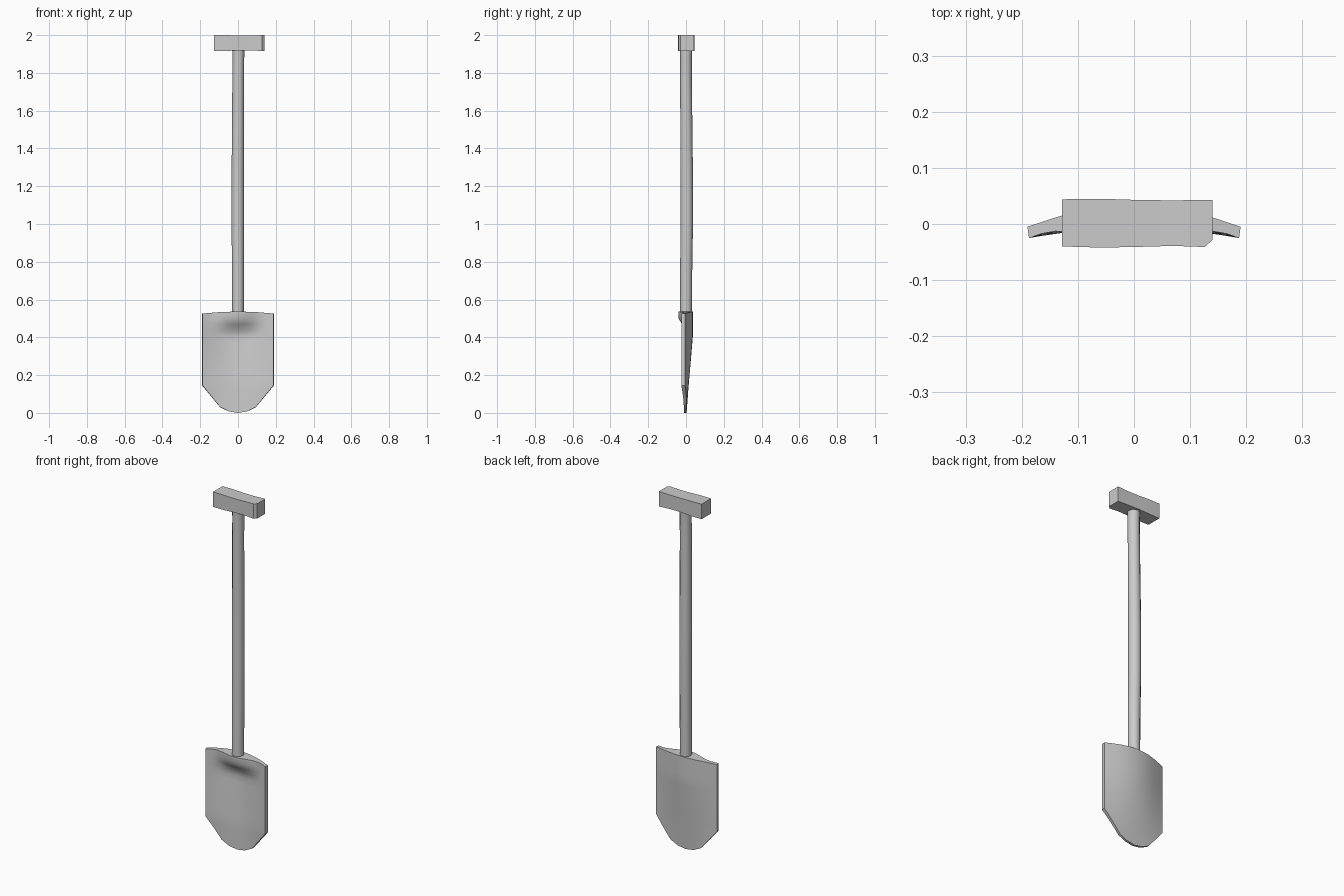
import bpy, bmesh, math

if "Cube" in bpy.data.objects:
    bpy.data.objects.remove(bpy.data.objects["Cube"])


def lerp_points(pts, v):
    """Piecewise linear lookup through (position, value) pairs."""
    if v <= pts[0][0]:
        return pts[0][1]
    for (a, fa), (b, fb) in zip(pts, pts[1:]):
        if v <= b:
            return fa + (fb - fa) * (v - a) / (b - a)
    return pts[-1][1]


def finish(name, bm, angle):
    bmesh.ops.recalc_face_normals(bm, faces=bm.faces)
    mesh = bpy.data.meshes.new(name)
    bm.to_mesh(mesh)
    bm.free()
    obj = bpy.data.objects.new(name, mesh)
    bpy.context.collection.objects.link(obj)
    bpy.ops.object.select_all(action='DESELECT')
    bpy.context.view_layer.objects.active = obj
    obj.select_set(True)
    bpy.ops.object.shade_smooth_by_angle(angle=math.radians(angle))
    return obj


def loft(name, rings, angle=35):
    """Skin a stack of equal closed rings and cap both ends."""
    bm = bmesh.new()
    loops = [[bm.verts.new(p) for p in ring] for ring in rings]
    n = len(loops[0])
    for a, b in zip(loops, loops[1:]):
        for i in range(n):
            j = (i + 1) % n
            bm.faces.new((a[i], a[j], b[j], b[i]))
    bm.faces.new(loops[0])
    bm.faces.new(loops[-1])
    return finish(name, bm, angle)


# Blade: dished plate with a raised socket at the top of the front
HALF = 0.19
LOWER = [(0, 0.0), (0.05, 0.008), (0.095, 0.03), (HALF, 0.145)]
BACK = [(0, 0.003), (0.145, 0.014), (0.4, 0.036), (0.53, 0.036)]
EDGE_BACK = [(0, -0.001), (0.145, -0.005)]
EDGE_FRONT = [(0, -0.014), (0.145, -0.025)]


def back_y(x, z):
    w = math.cos(math.pi / 2 * x / HALF)
    e = lerp_points(EDGE_BACK, z)
    return e + (lerp_points(BACK, z) - e) * w


def front_y(x, z):
    thick = lerp_points(EDGE_BACK, z) - lerp_points(EDGE_FRONT, z)
    plate = back_y(x, z) - thick
    rise = min(max((z - 0.42) / 0.08, 0), 1)
    rise = rise * rise * (3 - 2 * rise)
    bump = (0.5 + 0.5 * math.cos(math.pi * min(abs(x) / 0.17, 1))) * rise
    return plate - 0.056 * bump


half_cols = [0, 0.025, 0.05, 0.0725, 0.095, 0.118, 0.142, 0.166, HALF]
cols = [-x for x in half_cols[:0:-1]] + half_cols
ROWS = 16
bm = bmesh.new()
sheets = []
for surface, k in ((front_y, 0.985), (back_y, 1.0)):
    sheet = []
    for x in cols:
        low = lerp_points(LOWER, abs(x))
        top = 0.536 - 0.011 * (x / HALF) ** 2
        column = []
        for r in range(ROWS + 1):
            z = low + (top - low) * r / ROWS
            column.append(bm.verts.new((x * k, surface(x, z), z)))
        sheet.append(column)
    for a, b in zip(sheet, sheet[1:]):
        for r in range(ROWS):
            bm.faces.new((a[r], b[r], b[r + 1], a[r + 1]))
    sheets.append(sheet)
# Blade rim joining front and back
rims = [s[0] + [c[-1] for c in s[1:]] + s[-1][-2::-1] + [c[0] for c in s[-2:0:-1]]
        for s in sheets]
for i in range(len(rims[0])):
    j = (i + 1) % len(rims[0])
    bm.faces.new((rims[0][i], rims[0][j], rims[1][j], rims[1][i]))
finish("blade", bm, 35)

# Shaft: round pole with a very slight hand-carved bow
SIDES = 12
stations = [(0.50, 0.0, 0.0, 0.031), (0.75, 0.0, 0.001, 0.032),
            (1.0, -0.001, 0.004, 0.033), (1.25, -0.001, 0.004, 0.033),
            (1.5, 0.0, 0.002, 0.032), (1.75, 0.001, 0.0, 0.031),
            (1.88, 0.002, 0.0, 0.031), (1.93, 0.002, 0.0, 0.033)]
loft("shaft", [[(cx + r * math.cos(math.tau * i / SIDES),
                 cy + r * math.sin(math.tau * i / SIDES), z)
                for i in range(SIDES)] for z, cx, cy, r in stations], 40)

# Handle: slightly sagging crossbar with one clipped front corner
grip = [(-0.128, -0.040, 0.044, 1.915, 2.0), (-0.06, -0.042, 0.045, 1.916, 2.0),
        (0.0, -0.041, 0.043, 1.919, 1.998), (0.07, -0.039, 0.042, 1.919, 1.998),
        (0.126, -0.041, 0.043, 1.916, 2.0), (0.14, -0.028, 0.043, 1.916, 2.0)]
loft("handle", [[(x, y0, z0), (x, y1, z0), (x, y1, z1), (x, y0, z1)]
                for x, y0, y1, z0, z1 in grip], 30)
